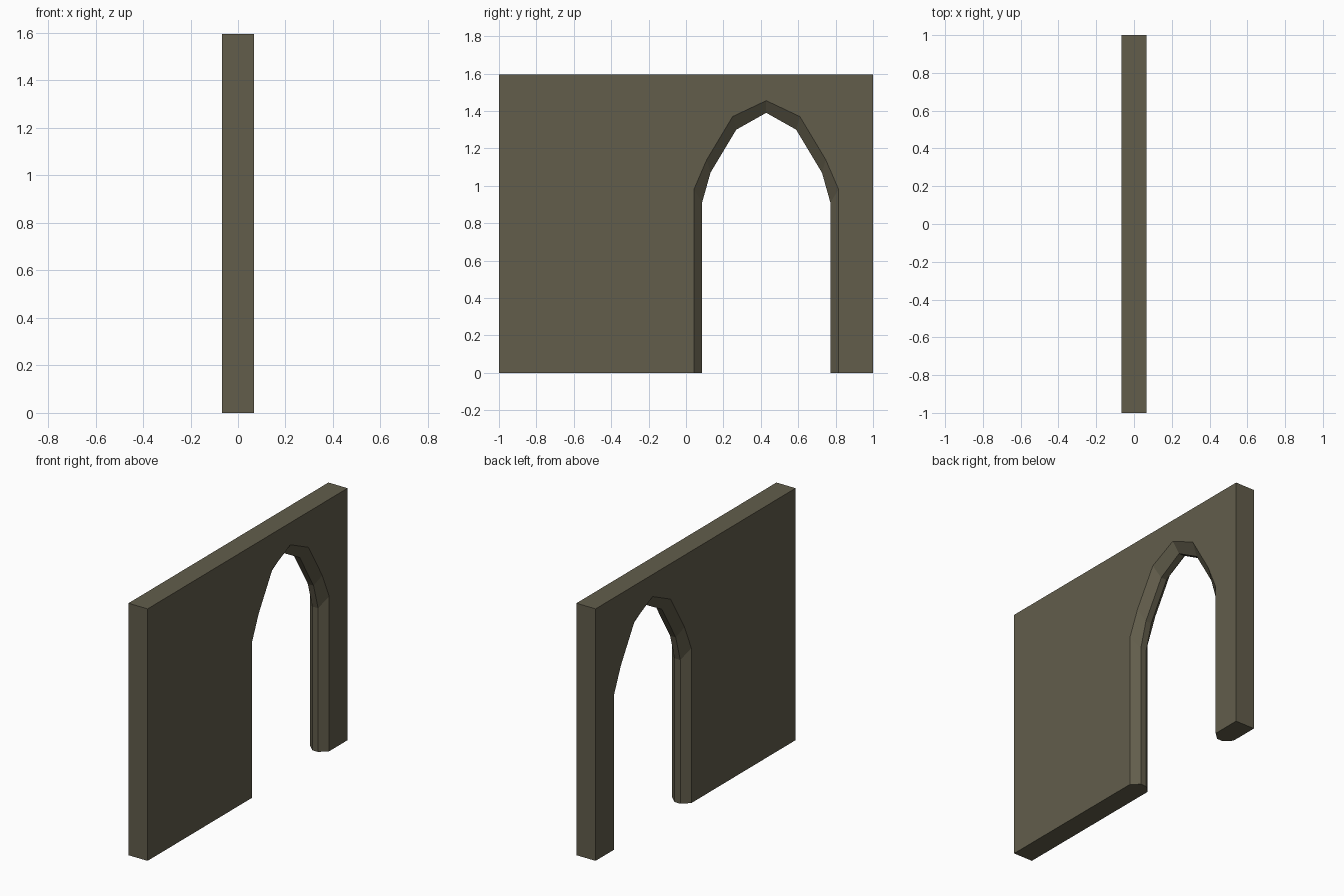
import bpy
import bmesh

if "Cube" in bpy.data.objects:
    bpy.data.objects.remove(bpy.data.objects["Cube"])

HALF_T = 0.067    # half wall thickness
FLAT = 0.02       # half width of the flat band inside the opening
TOP = 1.595
MID = 0.429       # y of the arch centre


def arch(half):
    """Mirror half an arch (offset from centre, z) into a full outline."""
    left = [(MID - d, z) for d, z in half]
    right = [(MID + d, z) for d, z in reversed(half[:-1])]
    return left + right


# Arch outline on the wall faces, and the narrower one inside the chamfer
outer = arch([(0.387, 0), (0.387, 0.98), (0.318, 1.14), (0.18, 1.37), (0, 1.455)])
inner = arch([(0.343, 0), (0.343, 0.91), (0.298, 1.07), (0.16, 1.30), (0, 1.39)])
corners = [(1, 0), (1, TOP), (-1, TOP), (-1, 0)]

bm = bmesh.new()


def ring(x, pts):
    return [bm.verts.new((x, y, z)) for y, z in pts]


# Chamfered arch reveal: four rings through the wall thickness
rings = [ring(HALF_T, outer), ring(FLAT, inner),
         ring(-FLAT, inner), ring(-HALF_T, outer)]
for a, b in zip(rings, rings[1:]):
    for i in range(len(a) - 1):
        bm.faces.new((a[i], a[i + 1], b[i + 1], b[i]))

# Two broad wall faces wrapped around the opening
front, back = ring(HALF_T, corners), ring(-HALF_T, corners)
bm.faces.new(rings[0] + front)
bm.faces.new(rings[3] + back)

# Ends and top
for i in range(3):
    bm.faces.new((front[i], front[i + 1], back[i + 1], back[i]))

# Undersides of the two piers
for end, k in ((3, 0), (0, -1)):
    bm.faces.new([front[end]] + [r[k] for r in rings] + [back[end]])

bmesh.ops.recalc_face_normals(bm, faces=bm.faces[:])
bmesh.ops.triangulate(bm, faces=[f for f in bm.faces if len(f.verts) > 6])

mesh = bpy.data.meshes.new("arched_wall")
bm.to_mesh(mesh)
bm.free()
wall = bpy.data.objects.new("arched_wall", mesh)
bpy.context.collection.objects.link(wall)

stone = bpy.data.materials.new("olive grey stone")
stone.diffuse_color = (0.122, 0.110, 0.071, 1)
stone.use_nodes = True
stone.node_tree.nodes["Principled BSDF"].inputs["Base Color"].default_value = stone.diffuse_color
mesh.materials.append(stone)
